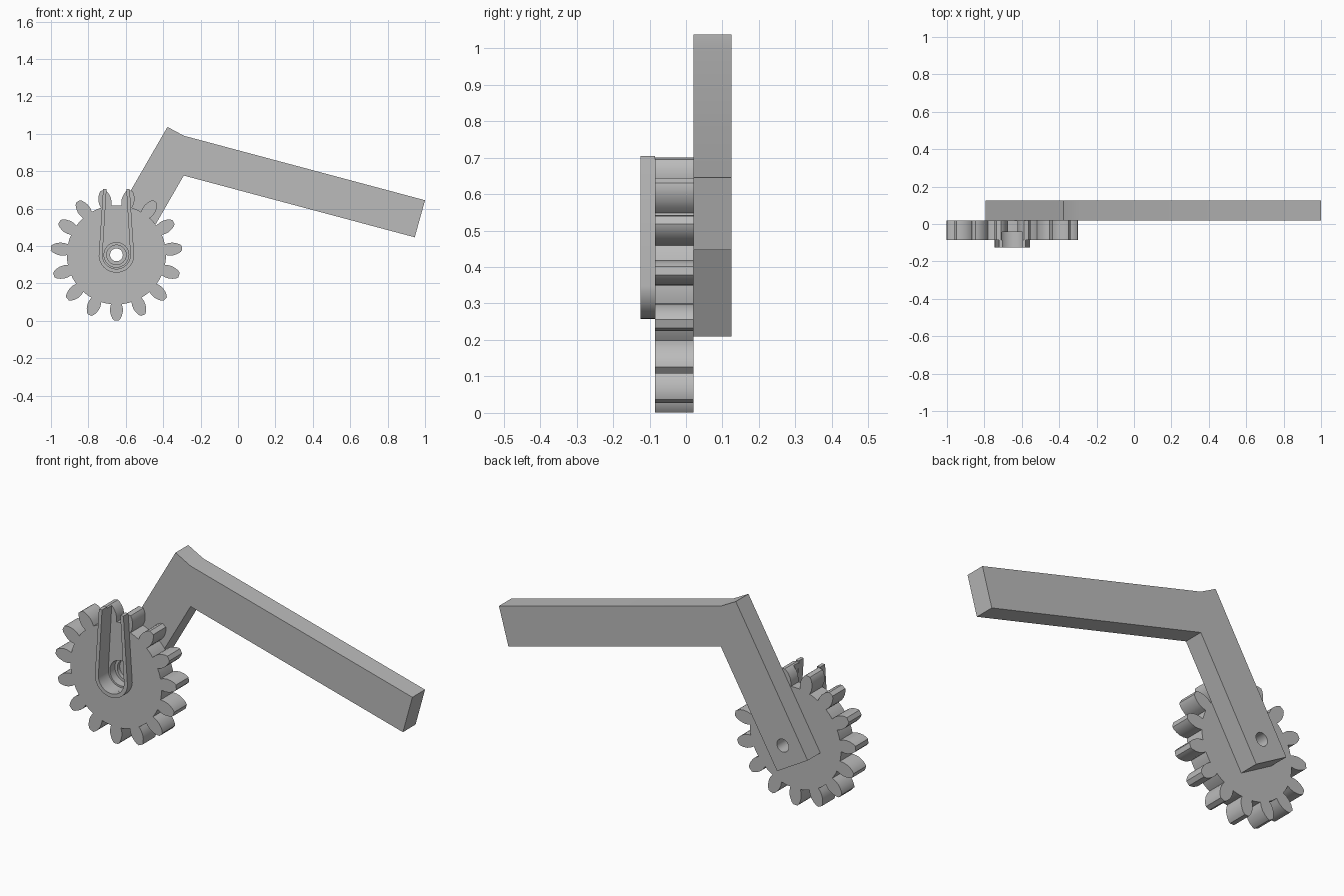
import bpy, bmesh
from math import sin, cos, pi, radians

cube = bpy.data.objects.get("Cube")
if cube:
    bpy.data.objects.remove(cube)

grey = bpy.data.materials.new("plain grey")
grey.use_nodes = True
grey.diffuse_color = (0.5, 0.5, 0.5, 1)
grey.node_tree.nodes["Principled BSDF"].inputs["Base Color"].default_value = (0.5, 0.5, 0.5, 1)

CX, CZ = -0.65, 0.353      # gear axis
FRONT, MID, BACK = -0.085, 0.02, 0.125


def plate(name, outline, y0, y1):
    """Extrude an x-z outline from y0 to y1."""
    bm = bmesh.new()
    face = bm.faces.new([bm.verts.new((x, y0, z)) for x, z in outline])
    out = bmesh.ops.extrude_face_region(bm, geom=[face])["geom"]
    for v in out:
        if isinstance(v, bmesh.types.BMVert):
            v.co.y = y1
    bmesh.ops.recalc_face_normals(bm, faces=bm.faces)
    me = bpy.data.meshes.new(name)
    bm.to_mesh(me)
    bm.free()
    me.materials.append(grey)
    ob = bpy.data.objects.new(name, me)
    bpy.context.collection.objects.link(ob)
    return ob


def arc(r, a0, a1, n):
    angles = [radians(a0 + (a1 - a0) * i / n) for i in range(n + 1)]
    return [(CX + r * cos(a), CZ + r * sin(a)) for a in angles]


def circle(r):
    return arc(r, 0, 360, 40)[:-1]


def cut(target, cutter):
    mod = target.modifiers.new(cutter.name, "BOOLEAN")
    mod.operation, mod.solver, mod.object = "DIFFERENCE", "EXACT", cutter
    cutter.hide_render = True
    cutter.hide_viewport = True


def finish(ob):
    """Apply the cuts, remove the cutters and shade the result."""
    bpy.context.view_layer.objects.active = ob
    bpy.ops.object.select_all(action="DESELECT")
    ob.select_set(True)
    for mod in list(ob.modifiers):
        cutter = mod.object
        bpy.ops.object.modifier_apply(modifier=mod.name)
        bpy.data.objects.remove(cutter)
    bpy.ops.object.shade_smooth_by_angle(angle=radians(25))


# Gear with fifteen rounded teeth: (radius, half width) of one flank
flank = [(0.263, 0.029), (0.285, 0.034), (0.305, 0.034),
         (0.325, 0.029), (0.342, 0.021), (0.352, 0.012)]
tooth = [(r, -w) for r, w in flank] + [(r, w) for r, w in reversed(flank)]
outline = []
for k in range(15):
    a = radians(270 + 24 * k)
    outline += [(CX + r * cos(a) - w * sin(a), CZ + r * sin(a) + w * cos(a)) for r, w in tooth]
    outline += arc(0.265, 270 + 24 * k + 9, 270 + 24 * k + 15, 2)
gear = plate("gear", outline, FRONT, MID)

# Tapered slot recessed into the gear, then the stepped bore
slot = arc(0.075, 184, 356, 24) + [(CX + 0.049, 0.8), (CX - 0.049, 0.8)]
cut(gear, plate("slot_cutter", slot, -0.2, -0.042))
cut(gear, plate("counterbore_cutter", circle(0.066), -0.1, 0.0))
cut(gear, plate("bore_cutter", circle(0.052), -0.1, 0.06))
finish(gear)

# Raised U-shaped rim around the slot
rim = arc(0.095, 184, 356, 28) + [(CX + 0.071, 0.704), (CX + 0.053, 0.704)]
rim += arc(0.075, 356, 184, 28) + [(CX - 0.053, 0.704), (CX - 0.071, 0.704)]
finish(plate("slot_rim", rim, -0.125, FRONT))

# Bent lever arm behind the gear, with its pivot hole
arm = plate("lever_arm", [(-0.795, 0.313), (-0.617, 0.21), (-0.29, 0.777), (0.945, 0.447),
                          (1.0, 0.645), (-0.29, 0.99), (-0.377, 1.037)], MID, BACK)
cut(arm, plate("pivot_cutter", circle(0.034), -0.05, 0.2))
finish(arm)
